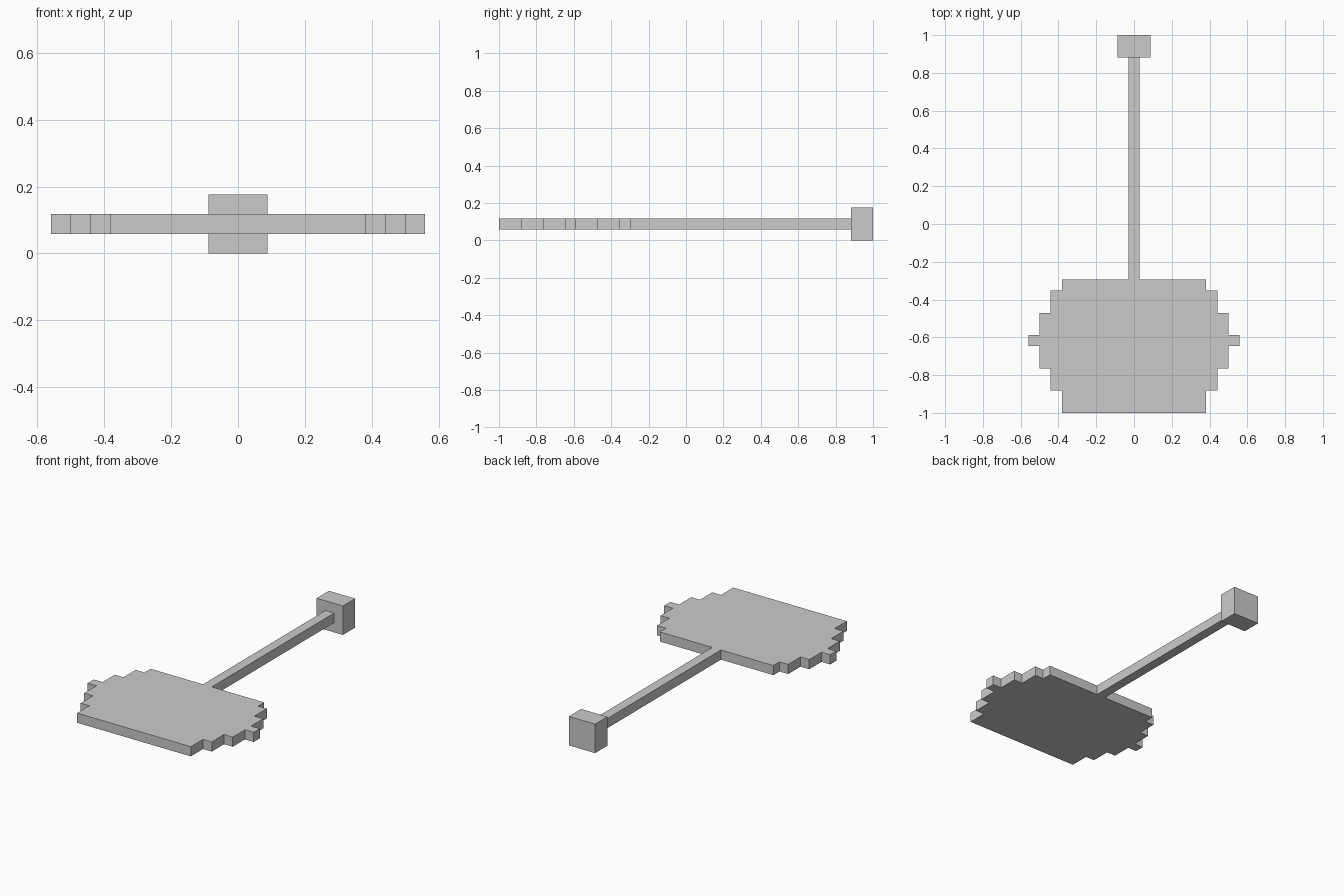
import bpy, bmesh

if "Cube" in bpy.data.objects:
    bpy.data.objects.remove(bpy.data.objects["Cube"])

U = 1 / 17  # block size of the model


def extrude_outline(name, outline, z0, z1):
    """Make a flat-sided solid from an xy outline given in block units."""
    bm = bmesh.new()
    face = bm.faces.new([bm.verts.new((x * U, y * U, z0 * U)) for x, y in outline])
    result = bmesh.ops.extrude_face_region(bm, geom=[face])
    top = [v for v in result["geom"] if isinstance(v, bmesh.types.BMVert)]
    bmesh.ops.translate(bm, verts=top, vec=(0, 0, (z1 - z0) * U))
    bmesh.ops.recalc_face_normals(bm, faces=bm.faces)
    mesh = bpy.data.meshes.new(name)
    bm.to_mesh(mesh)
    bm.free()
    obj = bpy.data.objects.new(name, mesh)
    bpy.context.collection.objects.link(obj)
    return obj


def box(name, half_width, y0, y1, z0, z1):
    w = half_width
    return extrude_outline(name, [(-w, y0), (w, y0), (w, y1), (-w, y1)], z0, z1)


# Stepped blade: half width of each band, with its y range
bands = [(6.5, -17, -15), (7.5, -15, -13), (8.5, -13, -11), (9.5, -11, -10),
         (8.5, -10, -8), (7.5, -8, -6), (6.5, -6, -5)]
right = [(w, y) for w, y0, y1 in bands for y in (y0, y1)]
left = [(-x, y) for x, y in reversed(right)]
extrude_outline("blade", right + left, 1, 2)

# Thin handle
box("handle", 0.5, -5, 15, 1, 2)

# Block at the end of the handle
box("end_knob", 1.5, 15, 17, 0, 3)
